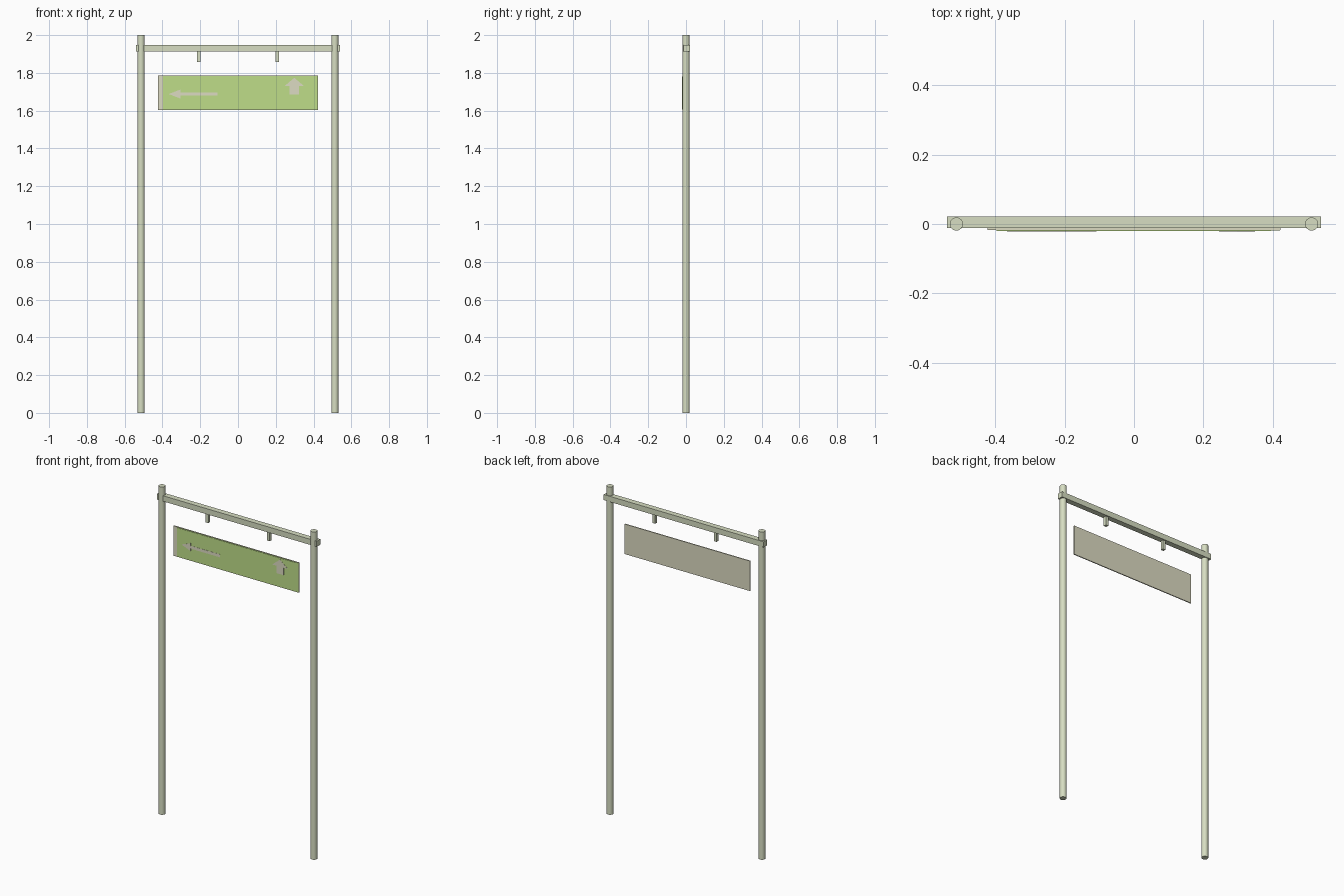
import bpy, bmesh

if "Cube" in bpy.data.objects:
    bpy.data.objects.remove(bpy.data.objects["Cube"])


def material(name, rgb):
    m = bpy.data.materials.new(name)
    m.diffuse_color = (*rgb, 1)
    m.use_nodes = True
    m.node_tree.nodes["Principled BSDF"].inputs["Base Color"].default_value = m.diffuse_color
    return m


PALE = material("pale_metal", (0.68, 0.73, 0.54))
BEIGE = material("beige_board", (0.72, 0.71, 0.54))
GREEN = material("sign_green", (0.52, 0.73, 0.25))


def box(name, x, y, z, mat):
    """Box from (min, max) ranges."""
    c = [(r[0] + r[1]) / 2 for r in (x, y, z)]
    bpy.ops.mesh.primitive_cube_add(size=1, location=c)
    o = bpy.context.object
    o.name = name
    o.scale = [r[1] - r[0] for r in (x, y, z)]
    bpy.ops.object.transform_apply(location=False, rotation=False, scale=True)
    o.data.materials.append(mat)
    return o


def plate(name, pts, y_front, y_back, mat):
    """Flat outline in x, z extruded along y."""
    bm = bmesh.new()
    f = bm.faces.new([bm.verts.new((x, y_front, z)) for x, z in pts])
    r = bmesh.ops.extrude_face_region(bm, geom=[f])
    for v in r["geom"]:
        if isinstance(v, bmesh.types.BMVert):
            v.co.y = y_back
    bmesh.ops.recalc_face_normals(bm, faces=bm.faces[:])
    me = bpy.data.meshes.new(name)
    bm.to_mesh(me)
    bm.free()
    me.materials.append(mat)
    o = bpy.data.objects.new(name, me)
    bpy.context.collection.objects.link(o)


# Round posts and short hangers, one per side
for side, s in (("left", -1), ("right", 1)):
    bpy.ops.mesh.primitive_cylinder_add(vertices=32, radius=0.019, depth=2,
                                        location=(s * 0.513, 0, 1))
    post = bpy.context.object
    post.name = side + "_post"
    post.data.materials.append(PALE)
    bpy.ops.object.shade_smooth_by_angle()
    x = s * 0.207
    box(side + "_hanger", (x - 0.009, x + 0.009), (-0.004, 0.014),
        (1.857, 1.915), PALE)

# Crossbar
box("crossbar", (-0.54, 0.54), (-0.012, 0.022), (1.913, 1.947), PALE)

# Sign board with green face
box("sign_board", (-0.423, 0.423), (-0.017, -0.011), (1.603, 1.786), BEIGE)
box("sign_face", (-0.398, 0.421), (-0.0185, -0.017), (1.605, 1.784), GREEN)
box("sign_panel", (-0.395, 0.395), (-0.020, -0.0185), (1.607, 1.782), GREEN)

# Direction arrows
plate("left_arrow", [(-0.367, 1.688), (-0.305, 1.712), (-0.305, 1.697),
                     (-0.108, 1.697), (-0.108, 1.679), (-0.305, 1.679),
                     (-0.305, 1.664)], -0.021, -0.0195, BEIGE)
plate("up_arrow", [(0.298, 1.774), (0.35, 1.73), (0.323, 1.73), (0.323, 1.685),
                   (0.273, 1.685), (0.273, 1.73), (0.246, 1.73)],
      -0.021, -0.0195, BEIGE)
